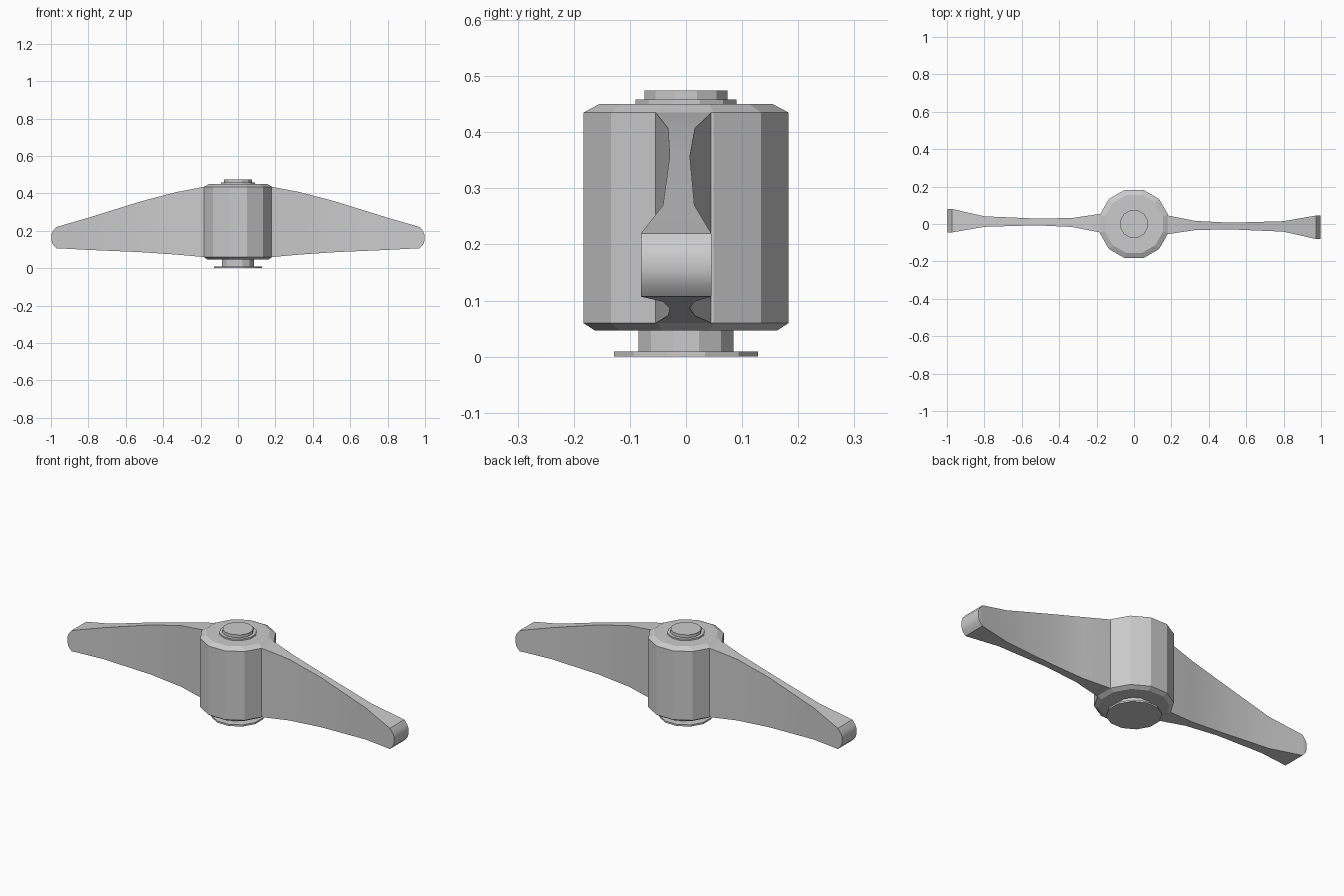
import bpy, bmesh, math

if "Cube" in bpy.data.objects:
    bpy.data.objects.remove(bpy.data.objects["Cube"])

SIDES = 12


def lathe(name, profile):
    """Faceted turned part from (apothem, z) points, flats facing the axes."""
    bm = bmesh.new()
    rings = []
    for apothem, z in profile:
        r = apothem / math.cos(math.pi / SIDES)
        ring = []
        for i in range(SIDES):
            a = (i + 0.5) * 2 * math.pi / SIDES
            ring.append(bm.verts.new((r * math.cos(a), r * math.sin(a), z)))
        rings.append(ring)
    return skin(name, bm, rings)


def skin(name, bm, rings):
    """Bridge successive rings, cap the ends and make the object."""
    for a, b in zip(rings, rings[1:]):
        n = len(a)
        for i in range(n):
            j = (i + 1) % n
            bm.faces.new((a[i], a[j], b[j], b[i]))
    bm.faces.new(rings[0])
    bm.faces.new(rings[-1])
    bmesh.ops.recalc_face_normals(bm, faces=bm.faces)
    mesh = bpy.data.meshes.new(name)
    bm.to_mesh(mesh)
    bm.free()
    ob = bpy.data.objects.new(name, mesh)
    bpy.context.collection.objects.link(ob)
    return ob


# Blade stations: x, y min, y max, z bottom, z top
STATIONS = [
    (0.140, -0.054, 0.045, 0.058, 0.438),
    (0.183, -0.054, 0.045, 0.060, 0.435),
    (0.330, -0.032, 0.016, 0.073, 0.407),
    (0.520, -0.029, 0.007, 0.086, 0.357),
    (0.800, -0.041, 0.015, 0.098, 0.270),
    (0.972, -0.080, 0.045, 0.107, 0.220),
    (0.990, -0.080, 0.045, 0.127, 0.197),
    (0.998, -0.080, 0.045, 0.150, 0.178),
]


def blade(name, sign):
    """Tapering, waisted blade; sign -1 turns it half a turn about z."""
    bm = bmesh.new()
    rings = []
    for x, y0, y1, z0, z1 in STATIONS:
        section = [(y0, z0), (y1, z0), (y1, z1), (y0, z1)]
        rings.append([bm.verts.new((sign * x, sign * y, z)) for y, z in section])
    ob = skin(name, bm, rings)
    bpy.ops.object.select_all(action='DESELECT')
    ob.select_set(True)
    bpy.context.view_layer.objects.active = ob
    bpy.ops.object.shade_smooth_by_angle(angle=math.radians(30))


# Chamfered hub
lathe("hub", [(0.163, 0.047), (0.183, 0.060), (0.183, 0.435), (0.155, 0.450)])

# Mounting flange and stem below the hub
lathe("base_flange", [(0.128, 0.0), (0.128, 0.009)])
lathe("stem", [(0.085, 0.005), (0.085, 0.050)])

# Washer and bolt cap on top
lathe("washer", [(0.090, 0.445), (0.090, 0.458)])
lathe("bolt_cap", [(0.074, 0.450), (0.074, 0.474)])

# Two opposite blades
blade("right_blade", 1)
blade("left_blade", -1)
